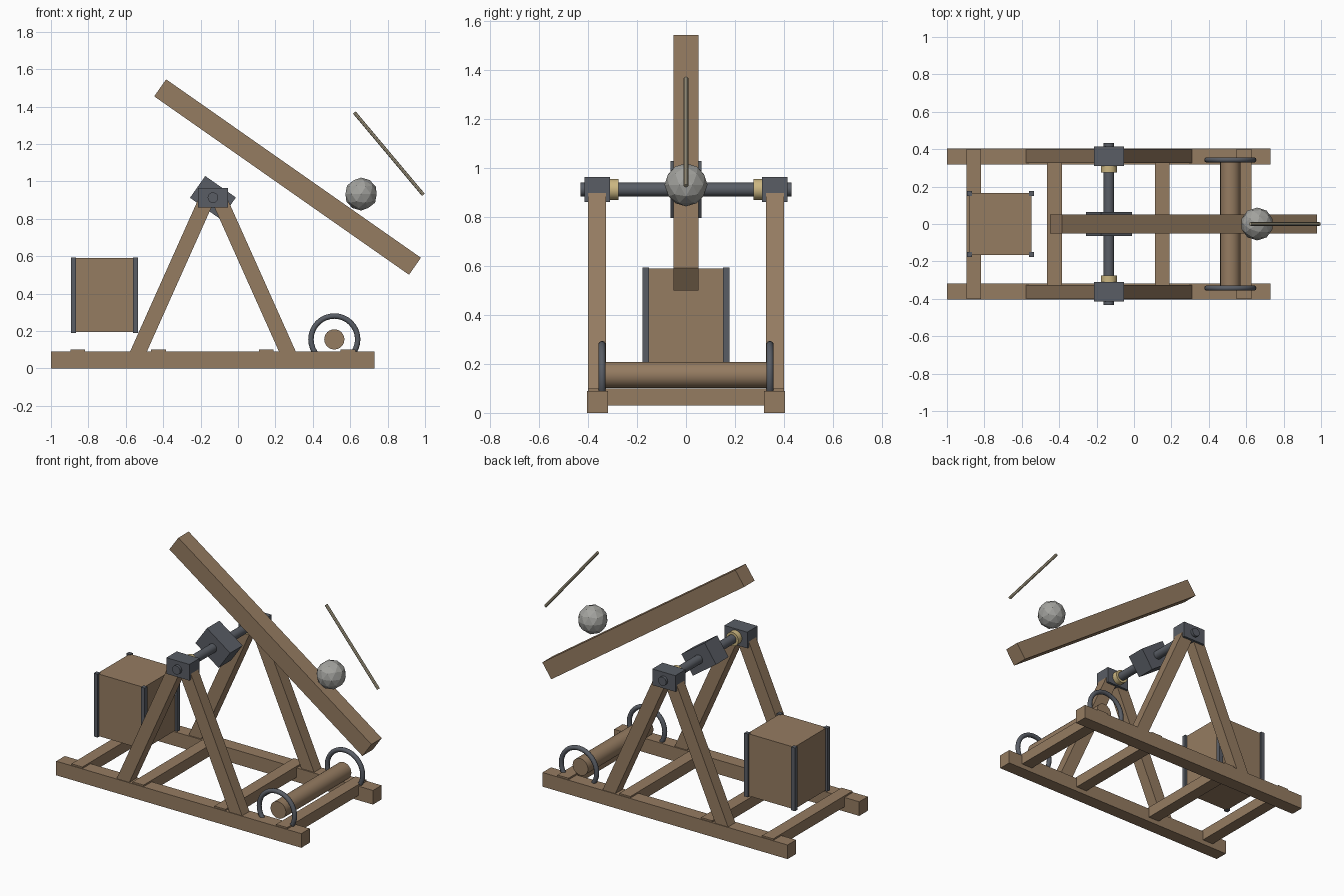
import bpy
from math import radians, pi, atan2
from mathutils import Vector

if "Cube" in bpy.data.objects:
    bpy.data.objects.remove(bpy.data.objects["Cube"])


def material(name, r, g, b):
    m = bpy.data.materials.new(name)
    m.diffuse_color = (r, g, b, 1)
    m.use_nodes = True
    m.node_tree.nodes["Principled BSDF"].inputs["Base Color"].default_value = m.diffuse_color
    return m


WOOD = material("wood", 0.30, 0.20, 0.12)
IRON = material("iron", 0.10, 0.11, 0.13)
BRASS = material("brass", 0.60, 0.47, 0.22)
STONE = material("stone", 0.36, 0.36, 0.34)
ROPE = material("rope", 0.45, 0.39, 0.27)


def finish(name, mat, smooth=False):
    ob = bpy.context.object
    ob.name = name
    ob.data.materials.append(mat)
    if smooth:
        bpy.ops.object.shade_smooth_by_angle(angle=radians(40))
    return ob


def box(name, center, size, mat, tilt=0):
    bpy.ops.mesh.primitive_cube_add(size=1, location=center, rotation=(0, tilt, 0))
    bpy.context.object.scale = size
    bpy.ops.object.transform_apply(location=False, rotation=False, scale=True)
    return finish(name, mat)


def rod(name, a, b, radius, mat, sides=24):
    a, b = Vector(a), Vector(b)
    rot = (b - a).to_track_quat('Z', 'Y').to_euler()
    bpy.ops.mesh.primitive_cylinder_add(vertices=sides, radius=radius, depth=(b - a).length,
                                        location=(a + b) / 2, rotation=rot)
    return finish(name, mat, True)


AX, AZ = -0.134, 0.913      # axle position
TILT = radians(35)          # throwing arm slope

# Both sides of the frame
for side, s in (("left", -1), ("right", 1)):
    box(f"{side}_base_rail", (-0.135, s * 0.361, 0.045), (1.73, 0.086, 0.09), WOOD)
    # A-frame legs
    for end, d in (("rear", -1), ("front", 1)):
        foot = Vector((AX + d * 0.407, s * 0.363, 0.07))
        top = Vector((AX + d * 0.040, s * 0.363, 0.89))
        v = top - foot
        box(f"{side}_{end}_leg", (foot + top) / 2, (0.082, 0.074, v.length), WOOD,
            atan2(v.x, v.z))
    box(f"{side}_bearing_block", (AX, s * 0.363, AZ), (0.162, 0.104, 0.103), IRON)
    rod(f"{side}_collar", (AX, s * 0.275, AZ), (AX, s * 0.315, AZ), 0.043, BRASS)
    # Winch ring
    bpy.ops.mesh.primitive_torus_add(major_radius=0.125, minor_radius=0.0145,
                                     major_segments=32, minor_segments=10,
                                     location=(0.515, s * 0.343, 0.155),
                                     rotation=(pi / 2, 0, 0))
    finish(f"{side}_winch_ring", IRON, True)

# Cross beams
for i, x in enumerate((-0.857, -0.425, 0.152, 0.588)):
    box(f"cross_beam_{i + 1}", (x, 0, 0.065), (0.078, 0.80, 0.07), WOOD)

# Axle, hub and throwing arm
rod("axle", (AX, -0.432, AZ), (AX, 0.432, AZ), 0.028, IRON)
box("hub", (AX, 0, AZ), (0.20, 0.126, 0.142), IRON, TILT)
box("throwing_arm", (0.265, 0, 1.023), (1.663, 0.104, 0.111), WOOD, TILT)

# Counterweight box with iron corner straps
CX = -0.714
box("counterweight_box", (CX, 0, 0.392), (0.33, 0.33, 0.396), WOOD)
for sx in (-1, 1):
    for sy in (-1, 1):
        box("corner_strap", (CX + sx * 0.166, sy * 0.164, 0.392), (0.027, 0.027, 0.404), IRON)

# Winch drum
rod("winch_drum", (0.515, -0.33, 0.155), (0.515, 0.33, 0.155), 0.054, WOOD)

# Stone shot and sling rope
bpy.ops.mesh.primitive_ico_sphere_add(subdivisions=2, radius=0.088, location=(0.658, 0, 0.932))
finish("stone_shot", STONE)
rod("sling_rope", (0.622, 0, 1.368), (0.991, 0, 0.928), 0.0095, ROPE, 8)
